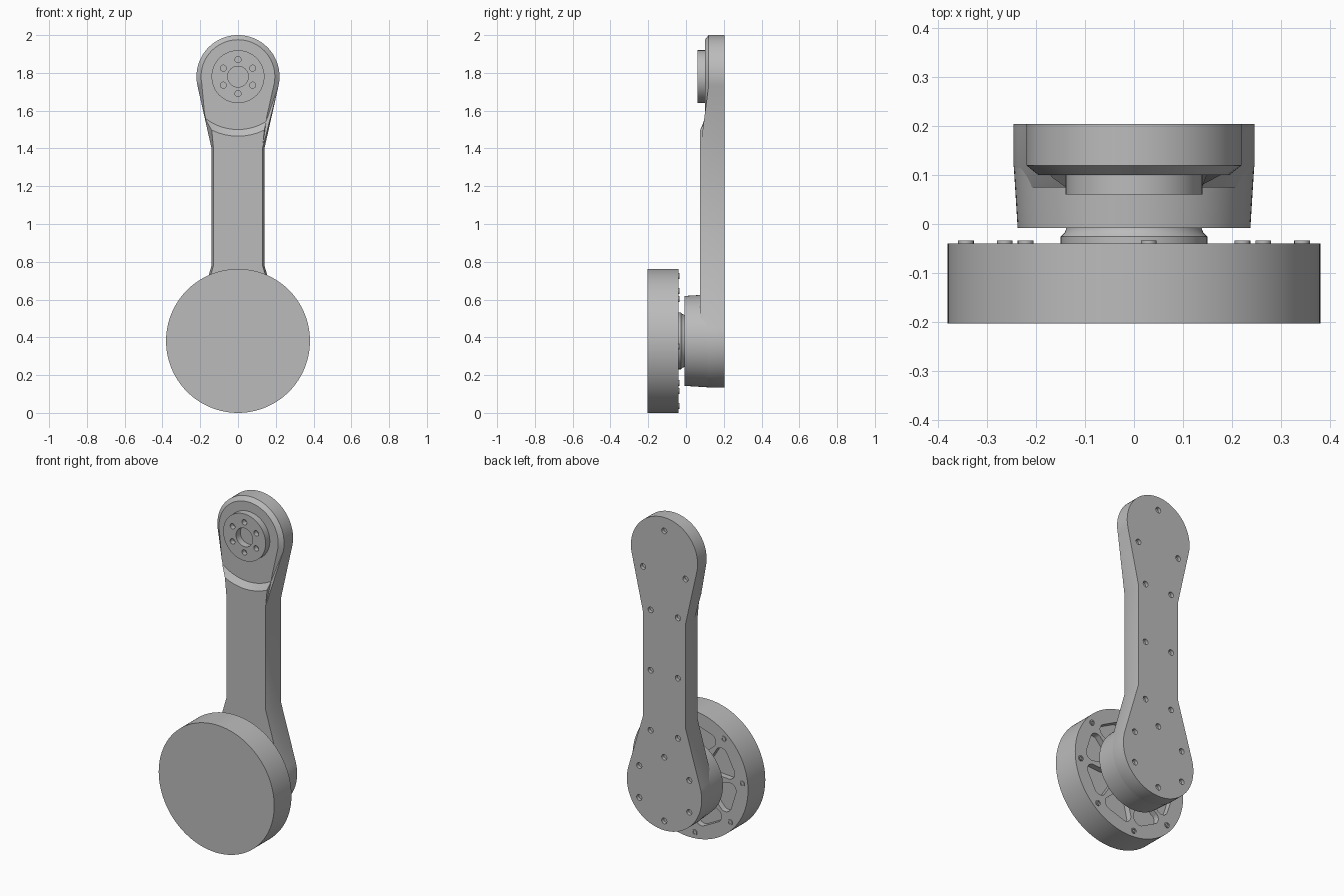
import bpy, bmesh
from math import sin, cos, pi, acos, atan2, hypot, radians

cube = bpy.data.objects.get("Cube")
if cube:
    bpy.data.objects.remove(cube, do_unlink=True)

LOW_Z, HIGH_Z = 0.381, 1.78      # the two joint axes
BACK = 0.205

grey = bpy.data.materials.new("plain grey")
grey.use_nodes = True
tone = (0.5, 0.5, 0.5, 1)
grey.diffuse_color = tone
grey.node_tree.nodes["Principled BSDF"].inputs["Base Color"].default_value = tone


def circle(x, z, r, y, n=64):
    return [(x + r * cos(2 * pi * i / n), y, z + r * sin(2 * pi * i / n)) for i in range(n)]


def lathe(x, z, profile, n=64):
    """Sections of a turned shape about a y axis; profile is (radius, y) pairs."""
    return [circle(x, z, r, y, n) for r, y in profile]


def make(name, solids):
    """One object from solids, each a list of matching sections bridged and capped."""
    bm = bmesh.new()
    for sections in solids:
        rings = [[bm.verts.new(p) for p in s] for s in sections]
        for a, b in zip(rings, rings[1:]):
            for i in range(len(a)):
                j = (i + 1) % len(a)
                bm.faces.new((a[i], a[j], b[j], b[i]))
        bm.faces.new(rings[0])
        bm.faces.new(rings[-1])
    bmesh.ops.recalc_face_normals(bm, faces=bm.faces)
    mesh = bpy.data.meshes.new(name)
    bm.to_mesh(mesh)
    bm.free()
    mesh.materials.append(grey)
    obj = bpy.data.objects.new(name, mesh)
    bpy.context.collection.objects.link(obj)
    return obj


def activate(obj):
    bpy.ops.object.select_all(action='DESELECT')
    obj.select_set(True)
    bpy.context.view_layer.objects.active = obj


def cut(obj, solids):
    cutter = make("cutter", solids)
    cutter.hide_render = True
    mod = obj.modifiers.new("cut", 'BOOLEAN')
    mod.operation, mod.solver, mod.object = 'DIFFERENCE', 'EXACT', cutter
    activate(obj)
    bpy.ops.object.modifier_apply(modifier=mod.name)
    bpy.data.objects.remove(cutter, do_unlink=True)


def tangent_angle(px, pz, cz, r):
    """Angle on the circle where the line from a point touches its +x side."""
    turn = acos(r / hypot(px, pz - cz))
    base = atan2(pz - cz, px)
    return base + turn if pz < cz else base - turn


def arm_outline(y, head, half, foot, steps=48):
    """Straight bar flaring by tangents into a round head and a round foot."""
    pts = []
    a = tangent_angle(half, 1.40, HIGH_Z, head)
    for i in range(steps + 1):
        t = a + (pi - 2 * a) * i / steps
        pts.append((head * cos(t), y, HIGH_Z + head * sin(t)))
    pts += [(-half, y, 1.40), (-half, y, 0.78)]
    b = tangent_angle(half, 0.78, LOW_Z, foot)
    for i in range(steps + 1):
        t = pi - b + (pi + 2 * b) * i / steps
        pts.append((foot * cos(t), y, LOW_Z + foot * sin(t)))
    return pts + [(half, y, 0.78), (half, y, 1.40)]


# Arm with chamfered front edges
arm = make("arm", [[arm_outline(BACK, 0.22, 0.14, 0.247),
                    arm_outline(0.12, 0.22, 0.14, 0.247),
                    arm_outline(0.075, 0.165, 0.13, 0.235)]])

# Conical relief around the upper joint
cut(arm, [lathe(0, HIGH_Z, [(0.28, 0.10), (0.35, 0.05)], 96)])

# Screw holes in the back of the arm
spots = [(0, 1.92), (0, 0.57), (0, 0.19)]
for x, z in [(0.14, 1.67), (0.09, 1.425), (0.09, 1.065), (0.09, 0.707),
             (0.165, 0.476), (0.165, 0.286)]:
    spots += [(x, z), (-x, z)]
cut(arm, [lathe(x, z, [(0.017, BACK + 0.01), (0.017, BACK - 0.02)], 20) for x, z in spots])

# Lower joint housing, slightly tapered
housing = make("lower_housing", [lathe(0, LOW_Z, [(0.238, -0.008), (0.246, 0.12)], 96)])

# Turned hub between housing and wheel
hub = make("hub", [lathe(0, LOW_Z, [(0.15, -0.06), (0.15, -0.026), (0.142, -0.018),
                                    (0.138, -0.008), (0.138, 0.01)])])

# Wheel with eight rounded pockets in its back
wheel = make("wheel", [lathe(0, LOW_Z, [(0.381, -0.203), (0.381, -0.04)], 128)])


def pocket(turn):
    """Rounded petal: arcs about a narrow inner corner and two outer corners."""
    pts = []
    arcs = [(0.185, 0, 0.048, 105, 255), (0.262, -11, 0.042, 255, 349),
            (0.262, 11, 0.042, 11, 105)]
    for dist, offset, r, start, end in arcs:
        o = radians(offset)
        for i in range(11):
            t = radians(start + (end - start) * i / 10)
            u, v = dist * cos(o) + r * cos(t), dist * sin(o) + r * sin(t)
            pts.append((u * cos(turn) - v * sin(turn), u * sin(turn) + v * cos(turn)))
    return [[(u, y, LOW_Z + v) for u, v in pts] for y in (-0.02, -0.075)]


bolt_angles = [radians(85 + 45 * k) for k in range(8)]
cut(wheel, [pocket(a + pi / 8) for a in bolt_angles])

# Socket bolts around the wheel rim
bolt_profile = [(0.016, -0.05), (0.016, -0.034), (0.009, -0.034), (0.009, -0.04)]
bolts = make("rim_bolts", [lathe(0.345 * cos(a), LOW_Z + 0.345 * sin(a), bolt_profile, 20)
                           for a in bolt_angles])

# Upper output flange with a centre bore and six holes
flange = make("output_flange", [lathe(0, HIGH_Z, [(0.14, 0.11), (0.14, 0.06)])])
holes = [lathe(0, HIGH_Z, [(0.055, 0.05), (0.055, 0.10)], 40)]
for k in range(6):
    a = pi / 2 + k * pi / 3
    holes.append(lathe(0.09 * cos(a), HIGH_Z + 0.09 * sin(a), [(0.016, 0.05), (0.016, 0.09)], 20))
cut(flange, holes)

for obj in (arm, housing, hub, wheel, bolts, flange):
    activate(obj)
    bpy.ops.object.shade_smooth_by_angle(angle=radians(30))
